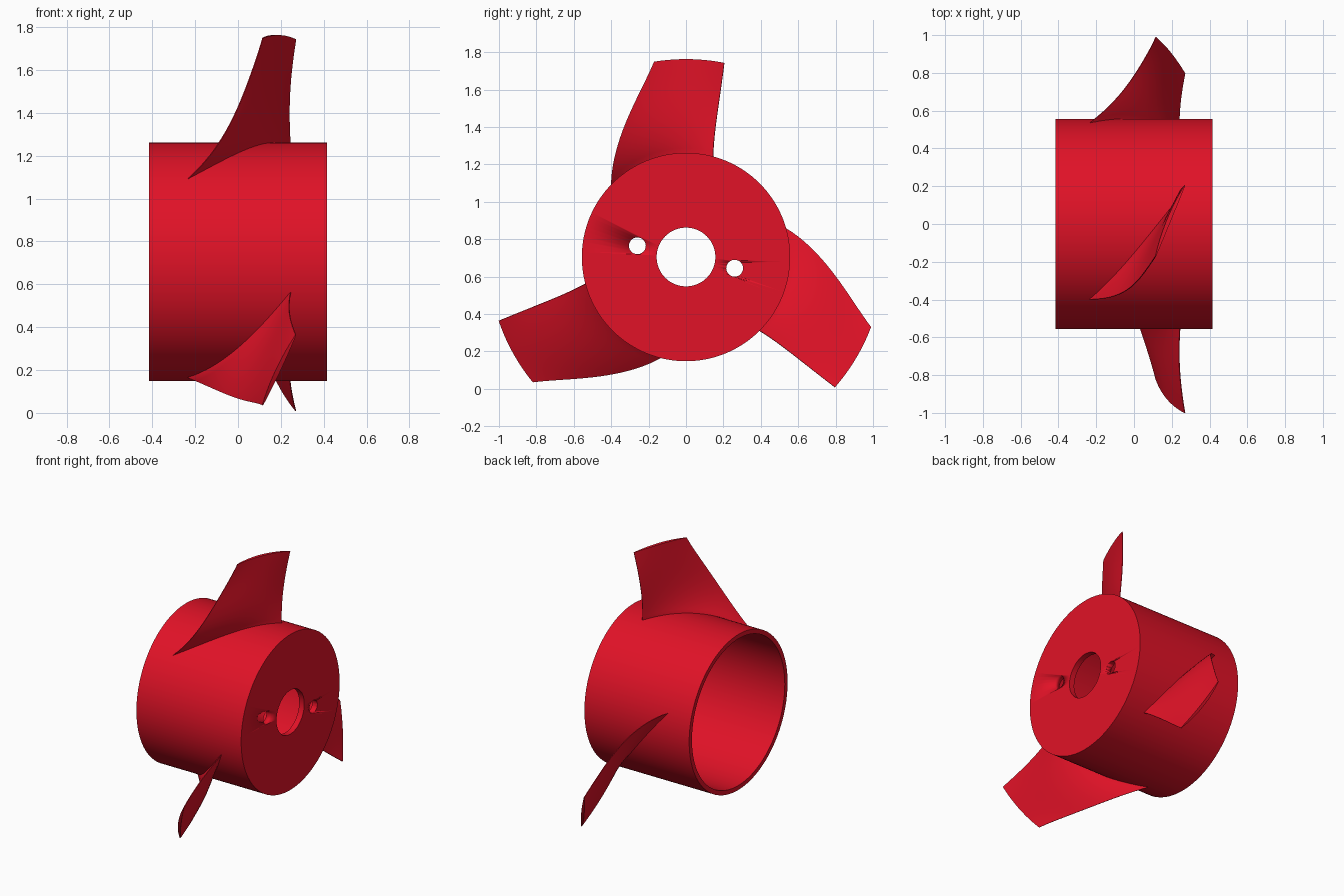
import bpy, bmesh, math
from mathutils import Matrix, Vector

if "Cube" in bpy.data.objects:
    bpy.data.objects.remove(bpy.data.objects["Cube"])

CZ = 0.705          # height of the rotor axis (axis runs along x)
HUB_R = 0.557

red = bpy.data.materials.new("red")
red.diffuse_color = (0.75, 0.006, 0.02, 1)
red.use_nodes = True
red.node_tree.nodes["Principled BSDF"].inputs["Base Color"].default_value = red.diffuse_color


def make_object(name, bm, angle=35):
    bmesh.ops.recalc_face_normals(bm, faces=bm.faces)
    me = bpy.data.meshes.new(name)
    bm.to_mesh(me)
    bm.free()
    ob = bpy.data.objects.new(name, me)
    bpy.context.collection.objects.link(ob)
    me.materials.append(red)
    bpy.ops.object.select_all(action='DESELECT')
    ob.select_set(True)
    bpy.context.view_layer.objects.active = ob
    bpy.ops.object.shade_smooth_by_angle(angle=math.radians(angle))
    return ob


# Hub: a cup, open at -x, with a bored end plate at +x
profile = [(-0.415, HUB_R), (0.415, HUB_R), (0.415, 0.157),
           (0.375, 0.157), (0.375, 0.525), (-0.415, 0.525)]
SEG = 128
bm = bmesh.new()
rings = []
for i in range(SEG):
    a = 2 * math.pi * i / SEG
    rings.append([bm.verts.new((x, r * math.sin(a), CZ + r * math.cos(a)))
                  for x, r in profile])
n = len(profile)
for i in range(SEG):
    p, q = rings[i], rings[(i + 1) % SEG]
    for j in range(n):
        k = (j + 1) % n
        bm.faces.new((p[j], p[k], q[k], q[j]))
hub = make_object("hub", bm)

# Two bolt holes through the end plate
for side in (-1, 1):
    bm = bmesh.new()
    place = Matrix.Translation((0.395, side * 0.26, CZ - side * 0.06)) @ Matrix.Rotation(math.pi / 2, 4, 'Y')
    bmesh.ops.create_cone(bm, cap_ends=True, segments=32, radius1=0.045,
                          radius2=0.045, depth=0.2, matrix=place)
    cutter = make_object("bolt_hole_cutter", bm)
    cutter.hide_render = True
    cutter.hide_viewport = False
    mod = hub.modifiers.new("bolt_hole", 'BOOLEAN')
    mod.operation = 'DIFFERENCE'
    mod.solver = 'EXACT'
    mod.object = cutter
    bpy.context.view_layer.objects.active = hub
    # bake the cut so the helper can go
    while hub.modifiers[0] != mod:
        bpy.ops.object.modifier_move_up(modifier=mod.name)
    bpy.ops.object.modifier_apply(modifier=mod.name)
    bpy.data.objects.remove(cutter)

# Blade edges by radius: leading x, leading y, trailing x, trailing y
RADII = [0.557, 0.66, 0.79, 0.91, 1.058]
EDGES = [(-0.235, -0.400, 0.245, 0.145),
         (-0.100, -0.380, 0.240, 0.152),
         (0.000, -0.320, 0.241, 0.168),
         (0.060, -0.250, 0.250, 0.185),
         (0.115, -0.170, 0.270, 0.205)]


def edges_at(r):
    """Smooth polynomial through the edge stations."""
    out = [0.0] * 4
    for i, ri in enumerate(RADII):
        w = math.prod((r - rj) / (ri - rj) for j, rj in enumerate(RADII) if j != i)
        out = [o + w * e for o, e in zip(out, EDGES[i])]
    return out


def blade_section(r, shape_r, chord=20):
    """Closed thin foil wrapped on a cylinder of radius r."""
    lx, ly, tx, ty = edges_at(shape_r)
    la, ta = math.asin(ly / shape_r), math.asin(ty / shape_r)
    f = (shape_r - RADII[0]) / (RADII[-1] - RADII[0])
    d = Vector((tx - lx, (ta - la) * r)).normalized()
    bow, half = 0.026 - 0.034 * f, 0.024 - 0.015 * f
    pts = []
    for side in (1, -1):
        for i in range(chord + 1):
            t = i / chord if side > 0 else 1 - i / chord
            hump = 4 * t * (1 - t)
            off = bow * hump + side * (0.002 + half * hump)
            x = lx + (tx - lx) * t + d.y * off
            a = la + (ta - la) * t - d.x * off / r
            pts.append(Vector((x, r * math.sin(a), r * math.cos(a))))
    return pts


# Three blades, evenly spaced round the axis
STEPS = 20
stations = [(0.538, HUB_R)]
for s in range(STEPS + 1):
    r = HUB_R + (RADII[-1] - HUB_R) * s / STEPS
    stations.append((r, r))
for b in range(3):
    turn = Matrix.Translation((0, 0, CZ)) @ Matrix.Rotation(b * math.tau / 3, 4, 'X')
    bm = bmesh.new()
    loops = [[bm.verts.new(turn @ p) for p in blade_section(*st)] for st in stations]
    m = len(loops[0])
    for p, q in zip(loops, loops[1:]):
        for j in range(m):
            k = (j + 1) % m
            bm.faces.new((p[j], p[k], q[k], q[j]))
    # end caps as strips across the foil
    for lp in (loops[0], loops[-1]):
        for j in range(m // 2 - 1):
            bm.faces.new((lp[j], lp[j + 1], lp[m - 2 - j], lp[m - 1 - j]))
    make_object(f"blade_{b + 1}", bm)
